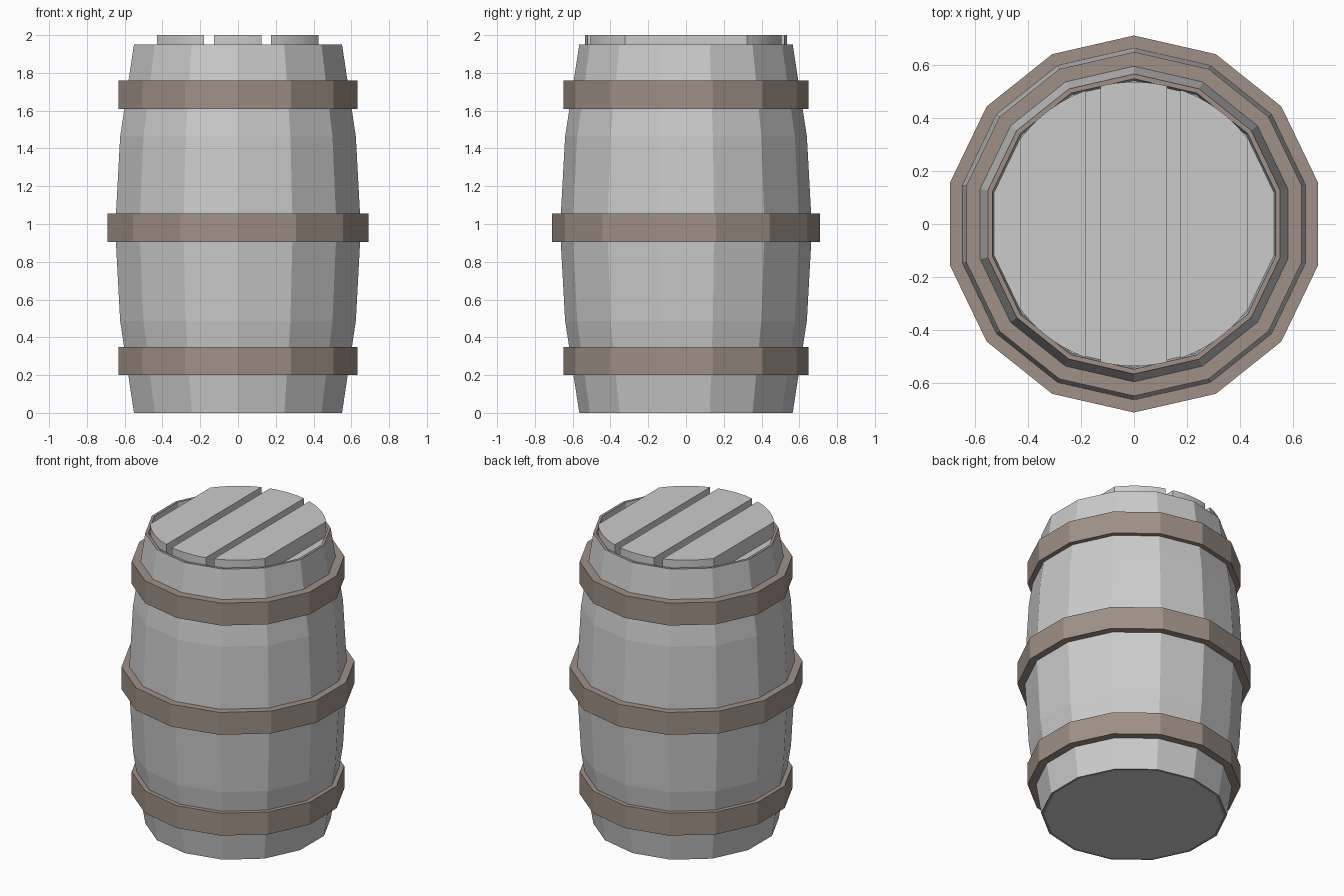
import bpy, math

if "Cube" in bpy.data.objects:
    bpy.data.objects.remove(bpy.data.objects["Cube"])

SIDES = 14
brown = bpy.data.materials.new("hoop_brown")
brown.diffuse_color = (0.35, 0.28, 0.24, 1)
brown.use_nodes = True
brown.node_tree.nodes["Principled BSDF"].inputs["Base Color"].default_value = brown.diffuse_color
grey = bpy.data.materials.new("plain_grey")
grey.diffuse_color = (0.8, 0.8, 0.8, 1)
grey.use_nodes = True
grey.node_tree.nodes["Principled BSDF"].inputs["Base Color"].default_value = grey.diffuse_color


def make_object(name, verts, faces, mats=()):
    mesh = bpy.data.meshes.new(name)
    mesh.from_pydata(verts, [], faces)
    for m in mats:
        mesh.materials.append(m)
    obj = bpy.data.objects.new(name, mesh)
    bpy.context.collection.objects.link(obj)
    return obj


def lathe(name, profile, closed, mats=(), brown_rows=()):
    """Spin an (r, z) profile, bottom to top outside; cap the ends unless closed."""
    n, s = len(profile), SIDES
    verts = []
    for r, z in profile:
        for k in range(s):
            a = math.pi / 2 + 2 * math.pi * k / s
            verts.append((r * math.cos(a), r * math.sin(a), z))
    faces, rows = [], []
    for i in range(n if closed else n - 1):
        j = (i + 1) % n
        for k in range(s):
            m = (k + 1) % s
            faces.append((i * s + k, i * s + m, j * s + m, j * s + k))
            rows.append(i)
    if not closed:
        faces.append(tuple(reversed(range(s))))
        faces.append(tuple(range((n - 1) * s, n * s)))
        rows += [-1, -1]
    obj = lathe_obj = make_object(name, verts, faces, mats)
    for p, row in zip(obj.data.polygons, rows):
        p.material_index = 1 if row in brown_rows else 0
    return lathe_obj


# bulging barrel body with brown end rims and a sunken head
lathe("barrel_body",
      [(0.547, 0), (0.565, 0), (0.64, 0.4875), (0.667, 0.975),
       (0.64, 1.4625), (0.565, 1.95), (0.547, 1.95), (0.54, 1.90)],
      False, (grey, brown), (0, 5))

# three hoops
for name, z0, r, inner in (("lower_hoop", 0.20, 0.648, 0.57),
                           ("middle_hoop", 0.905, 0.71, 0.64),
                           ("upper_hoop", 1.61, 0.648, 0.57)):
    z1 = z0 + 0.15
    lathe(name, [(inner, z0), (r, z0), (r, z1), (inner, z1)], True, (brown,))


# lid planks cut to a round outline
def plank(name, x0, x1, radius=0.535, z0=1.90, z1=2.0, steps=10):
    xs = [x0 + (x1 - x0) * i / steps for i in range(steps + 1)]
    outline = [(x, -math.sqrt(radius ** 2 - x * x)) for x in xs]
    outline += [(x, -y) for x, y in reversed(outline)]
    n = len(outline)
    verts = [(x, y, z) for z in (z0, z1) for x, y in outline]
    faces = [tuple(reversed(range(n))), tuple(range(n, 2 * n))]
    faces += [(i, (i + 1) % n, n + (i + 1) % n, n + i) for i in range(n)]
    make_object(name, verts, faces)


plank("left_lid_plank", -0.43, -0.18)
plank("middle_lid_plank", -0.127, 0.125)
plank("right_lid_plank", 0.175, 0.427)
